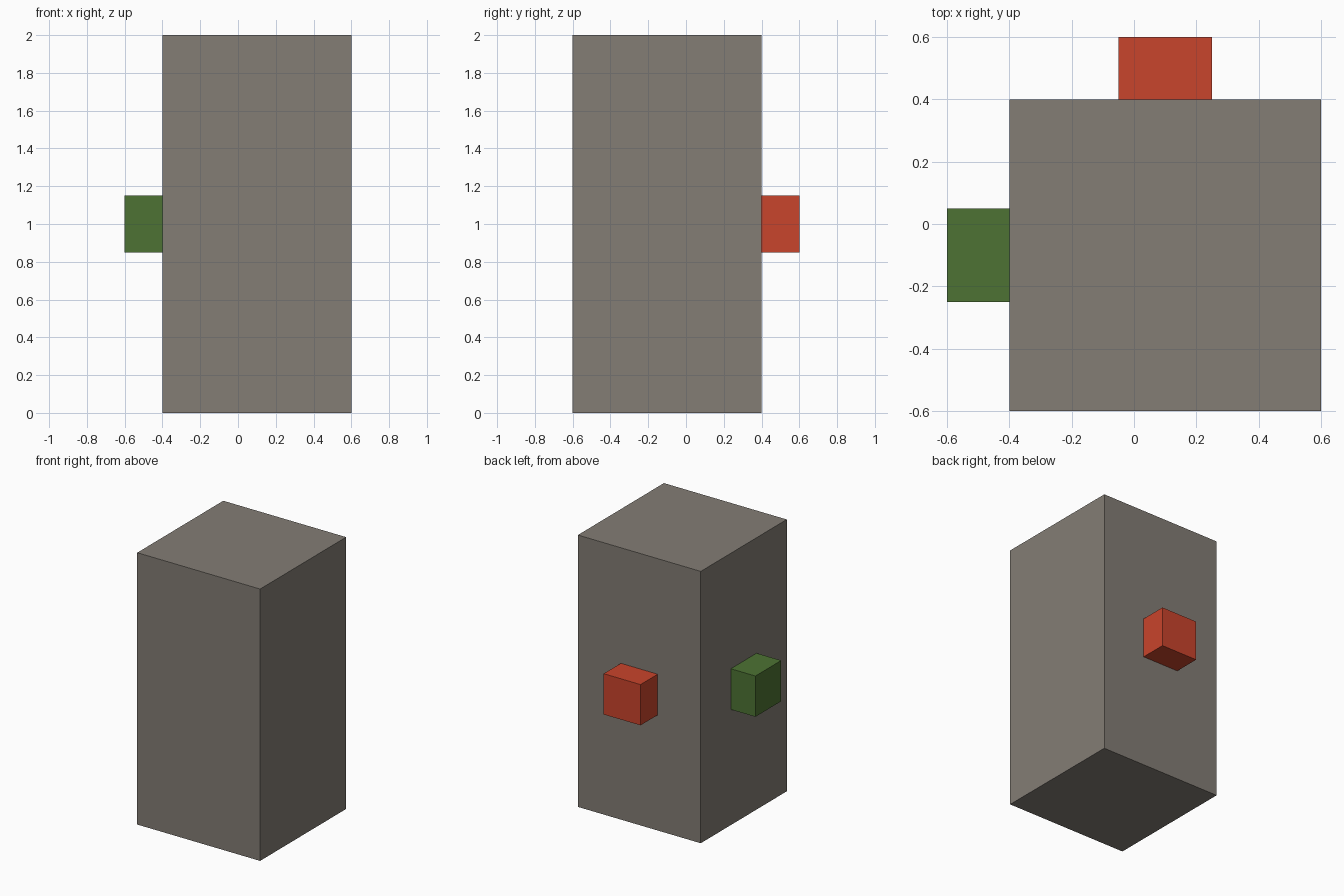
import bpy

if "Cube" in bpy.data.objects:
    bpy.data.objects.remove(bpy.data.objects["Cube"])


def material(name, rgb):
    mat = bpy.data.materials.new(name)
    mat.diffuse_color = (*rgb, 1.0)
    mat.use_nodes = True
    mat.node_tree.nodes["Principled BSDF"].inputs["Base Color"].default_value = mat.diffuse_color
    return mat


def box(name, low, high, mat):
    """Axis-aligned box between two corners."""
    centre = [(a + b) / 2 for a, b in zip(low, high)]
    size = [b - a for a, b in zip(low, high)]
    bpy.ops.mesh.primitive_cube_add(size=1, location=centre)
    obj = bpy.context.object
    obj.name = name
    obj.scale = size
    bpy.ops.object.transform_apply(location=False, rotation=False, scale=True)
    obj.data.materials.append(mat)
    return obj


stone = material("warm grey", (0.227, 0.205, 0.178))
red = material("red", (0.584, 0.058, 0.025))
green = material("green", (0.074, 0.171, 0.033))

# Tall square pillar
box("pillar", (-0.4, -0.6, 0.0), (0.6, 0.4, 2.0), stone)

# Red block on the back face, green block on the left face
box("back_block", (-0.05, 0.4, 0.85), (0.25, 0.6, 1.15), red)
box("left_block", (-0.6, -0.25, 0.85), (-0.4, 0.05, 1.15), green)
